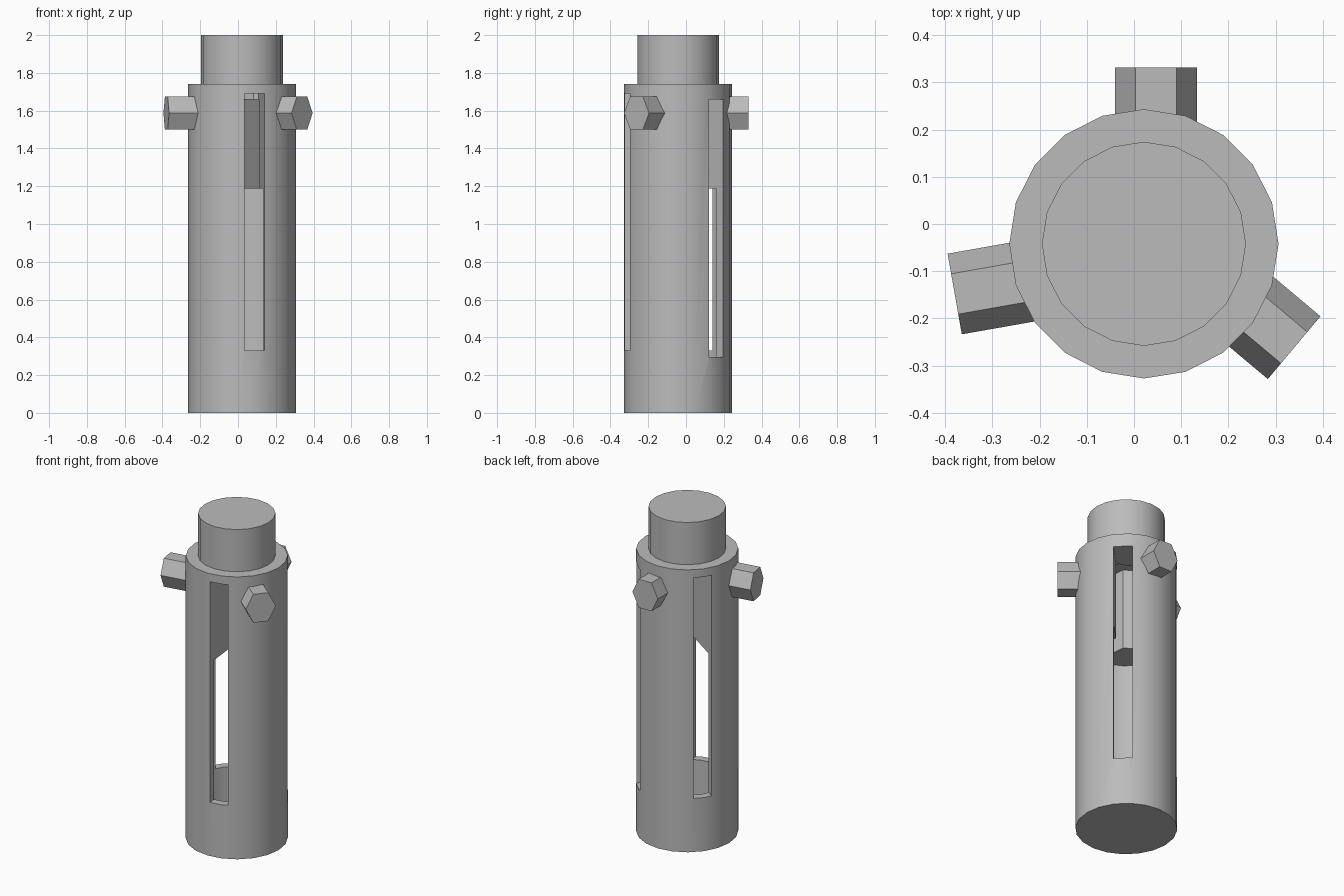
import bpy
import bmesh
from math import radians, cos, sin
from mathutils import Matrix, Vector

if "Cube" in bpy.data.objects:
    bpy.data.objects.remove(bpy.data.objects["Cube"], do_unlink=True)

AXIS = Vector((0.021, -0.042, 0))   # centre line of the housing

grey = bpy.data.materials.new("plain grey")
grey.use_nodes = True
colour = (0.5, 0.5, 0.5, 1)
grey.diffuse_color = colour
grey.node_tree.nodes["Principled BSDF"].inputs["Base Color"].default_value = colour


def make_object(name, bm):
    bmesh.ops.recalc_face_normals(bm, faces=bm.faces)
    mesh = bpy.data.meshes.new(name)
    bm.to_mesh(mesh)
    bm.free()
    mesh.materials.append(grey)
    obj = bpy.data.objects.new(name, mesh)
    bpy.context.collection.objects.link(obj)
    return obj


def cylinder(name, radius, z0, z1, sides=20):
    bm = bmesh.new()
    place = Matrix.Translation(AXIS + Vector((0, 0, (z0 + z1) / 2)))
    bmesh.ops.create_cone(bm, cap_ends=True, segments=sides, radius1=radius,
                          radius2=radius, depth=z1 - z0, matrix=place)
    return make_object(name, bm)


def radial_frame(angle, offset, z):
    """Local x points outwards, local y sideways, origin on the centre line."""
    turn = Matrix.Rotation(radians(angle), 4, 'Z')
    return Matrix.Translation(AXIS + Vector((0, 0, z))) @ turn @ Matrix.Translation((0, offset, 0))


def slot_cutter(angle, offset, z0, z1):
    bm = bmesh.new()
    inner, outer, width = -0.03, 0.45, 0.106
    frame = radial_frame(angle, offset, (z0 + z1) / 2)
    shape = Matrix.Translation(((inner + outer) / 2, 0, 0)) @ Matrix.Diagonal(
        (outer - inner, width, z1 - z0, 1))
    bmesh.ops.create_cube(bm, size=1, matrix=frame @ shape)
    return make_object("slot_cutter", bm)


def hex_bolt(name, angle, offset, reach):
    bm = bmesh.new()
    start, radius, stretch = 0.2, 0.0867, 1.166
    outline = [(radius * cos(radians(60 * i)), radius * stretch * sin(radians(60 * i)))
               for i in range(6)]
    face = bm.faces.new([bm.verts.new((start, y, z)) for y, z in outline])
    out = bmesh.ops.extrude_face_region(bm, geom=[face])["geom"]
    tip = [v for v in out if isinstance(v, bmesh.types.BMVert)]
    bmesh.ops.translate(bm, verts=tip, vec=(reach - start, 0, 0))
    bm.transform(radial_frame(angle, offset, 1.587))
    return make_object(name, bm)


def smooth(obj):
    bpy.ops.object.select_all(action='DESELECT')
    obj.select_set(True)
    bpy.context.view_layer.objects.active = obj
    bpy.ops.object.shade_smooth_by_angle(angle=radians(30))


# Housing: closed tube, hollow below the plug, with three long slots
housing = cylinder("slotted_housing", 0.285, 0, 1.74)
cutters = [
    cylinder("cavity_cutter", 0.238, 0.04, 1.187),
    slot_cutter(46, 0, 0.295, 1.66),
    slot_cutter(146, -0.014, 0.33, 1.69),
    slot_cutter(276, 0.038, 0.33, 1.69),
]
for cutter in cutters:
    cutter.hide_render = True
    mod = housing.modifiers.new("cut", 'BOOLEAN')
    mod.operation = 'DIFFERENCE'
    mod.solver = 'EXACT'
    mod.object = cutter

# Bake the cuts and drop the cutters
bpy.context.view_layer.update()
graph = bpy.context.evaluated_depsgraph_get()
baked = bpy.data.meshes.new_from_object(housing.evaluated_get(graph))
housing.modifiers.clear()
housing.data = baked
for cutter in cutters:
    bpy.data.objects.remove(cutter, do_unlink=True)
smooth(housing)

# Neck on top of the housing
smooth(cylinder("top_neck", 0.216, 1.73, 2.0))

# Hexagonal bolts around the upper end
hex_bolt("back_bolt", 90, -0.026, 0.373)
hex_bolt("right_bolt", 190, 0.035, 0.413)
hex_bolt("left_bolt", 320, 0.036, 0.385)
